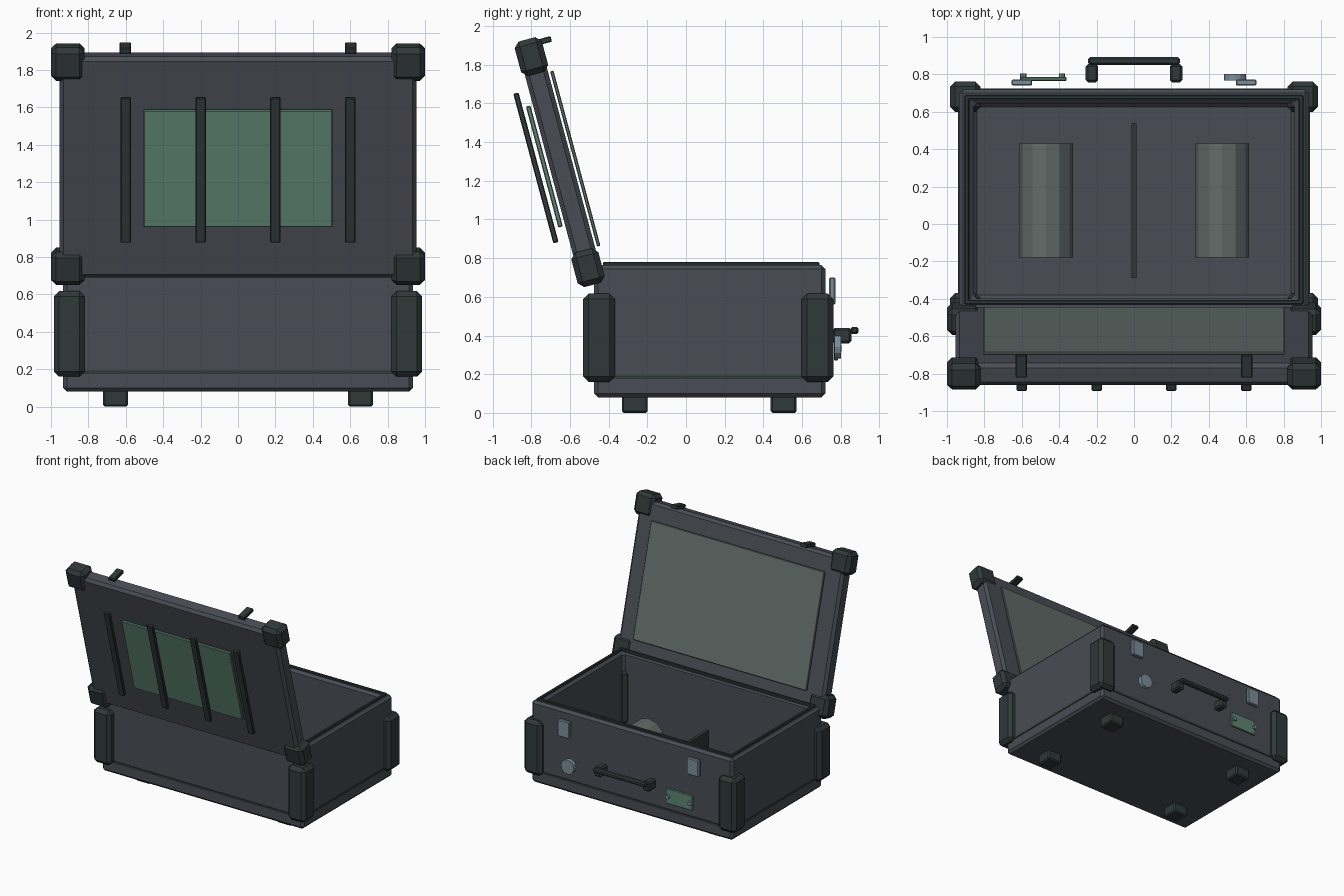
import bpy, bmesh
from math import radians
from mathutils import Matrix, Vector

if "Cube" in bpy.data.objects:
    bpy.data.objects.remove(bpy.data.objects["Cube"])


def material(name, rgb):
    m = bpy.data.materials.new(name)
    m.diffuse_color = (*rgb, 1)
    m.use_nodes = True
    m.node_tree.nodes["Principled BSDF"].inputs["Base Color"].default_value = m.diffuse_color
    return m


SHELL = material("shell_slate", (0.065, 0.075, 0.09))
DARK = material("dark_trim", (0.03, 0.04, 0.04))
GREEN = material("green_panel", (0.11, 0.24, 0.17))
METAL = material("metal", (0.2, 0.27, 0.32))
LINING = material("grey_lining", (0.12, 0.15, 0.14))

# Lid frame: local y points to the inside of the lid, local z up along it
LID = Matrix.Translation((0, -0.475, 0.70)) @ Matrix.Rotation(radians(15), 4, 'X')


def finish(bm, name, mat, bevel=0.0, frame=None):
    bmesh.ops.recalc_face_normals(bm, faces=bm.faces)
    me = bpy.data.meshes.new(name)
    bm.to_mesh(me)
    bm.free()
    me.materials.append(mat)
    ob = bpy.data.objects.new(name, me)
    bpy.context.collection.objects.link(ob)
    if frame:
        ob.matrix_world = frame
    if bevel:
        mod = ob.modifiers.new("bevel", 'BEVEL')
        mod.width = bevel
        mod.segments = 1
        mod.limit_method = 'ANGLE'
    return ob


def box_mesh(x, y, z):
    bm = bmesh.new()
    size = Vector((x[1] - x[0], y[1] - y[0], z[1] - z[0], 1))
    mid = Vector((x[0] + x[1], y[0] + y[1], z[0] + z[1])) / 2
    bmesh.ops.create_cube(bm, size=1, matrix=Matrix.Translation(mid) @ Matrix.Diagonal(size))
    return bm


def box(name, x, y, z, mat, bevel=0.0, frame=None):
    return finish(box_mesh(x, y, z), name, mat, bevel, frame)


def tray(name, x, y, z, wall, floor, mat, bevel):
    """Box open at the top: inset the top face and push it down."""
    bm = box_mesh(x, y, z)
    top = max(bm.faces, key=lambda f: f.calc_center_median().z)
    bmesh.ops.inset_region(bm, faces=[top], thickness=wall)
    new = bmesh.ops.extrude_discrete_faces(bm, faces=[top])["faces"]
    for v in new[0].verts:
        v.co.z = floor
    return finish(bm, name, mat, bevel)


def ring(name, x, y, z, wall, mat, bevel=0.0):
    """Rectangular frame lying flat."""
    bm = box_mesh(x, y, z)
    bm.normal_update()
    caps = [f for f in bm.faces if abs(f.normal.z) > 0.9]
    bmesh.ops.inset_individual(bm, faces=caps, thickness=wall)
    edges = [e for f in caps for e in f.edges]
    bmesh.ops.delete(bm, geom=caps, context='FACES_ONLY')
    bmesh.ops.bridge_loops(bm, edges=edges)
    return finish(bm, name, mat, bevel)


def rod(name, centre, radius, length, sides, mat, bevel=0.0):
    """Cylinder along y."""
    bm = bmesh.new()
    bmesh.ops.create_cone(bm, cap_ends=True, segments=sides, radius1=radius, radius2=radius,
                          depth=length, matrix=Matrix.Translation(centre) @ Matrix.Rotation(radians(90), 4, 'X'))
    return finish(bm, name, mat, bevel)


def around(c, half):
    return (c - half, c + half)


# Base shell with its bands
tray("base_shell", (-0.935, 0.935), (-0.475, 0.72), (0.08, 0.765), 0.107, 0.15, SHELL, 0.02)
ring("rim_gasket", (-0.905, 0.905), (-0.43, 0.69), (0.755, 0.78), 0.033, DARK, 0.005)
ring("base_band", (-0.94, 0.94), (-0.48, 0.725), (0.175, 0.192), 0.04, DARK)

# Contents
box("divider", (-0.0125, 0.0125), (-0.29, 0.54), (0.14, 0.38), DARK)

# Lid slab, lining and outer panel
box("lid_shell", (-0.955, 0.955), (-0.075, 0.045), (0.005, 1.228), SHELL, 0.022, LID)
box("lid_lining", (-0.805, 0.805), (0.056, 0.074), (0.15, 1.088), LINING, 0.004, LID)
box("lid_green_panel", (-0.505, 0.505), (-0.112, -0.088), (0.297, 0.945), GREEN, 0.005, LID)
for i, x in enumerate((-0.6, -0.2, 0.2, 0.6)):
    box(f"lid_rib_{i + 1}", around(x, 0.028), (-0.158, -0.13), (0.225, 1.025), DARK, 0.005, LID)

for side, s in (("left", -1), ("right", 1)):
    # Corner guards and feet
    for end, gy, fy in (("front", -0.45, -0.265), ("back", 0.68, 0.505)):
        box(f"base_corner_{side}_{end}", around(0.902 * s, 0.082), around(gy, 0.082),
            (0.16, 0.617), DARK, 0.028)
        box(f"foot_{side}_{end}", around(0.655 * s, 0.067), around(fy, 0.067), (0, 0.1), DARK, 0.01)
    for end, u in (("lower", 0.057), ("upper", 1.187)):
        box(f"lid_corner_{side}_{end}", around(0.91 * s, 0.09), (-0.09, 0.055),
            around(u, 0.092), DARK, 0.028, LID)
    # Latches
    box(f"lid_latch_{side}", around(0.603 * s, 0.03), (-0.02, 0.105), (1.234, 1.264), DARK, 0.004, LID)
    box(f"latch_plate_{side}", around(0.6 * s, 0.055), (0.74, 0.772), (0.56, 0.70), METAL, 0.006)
    # Canisters and handle posts
    rod(f"canister_{side}", (0.47 * s, 0.125, 0.245), 0.145, 0.61, 12, LINING)
    box(f"handle_post_{side}", around(0.225 * s, 0.033), (0.757, 0.855), (0.36, 0.44), DARK, 0.012)

# Handle bar, lock and label plate
box("handle_bar", (-0.245, 0.245), (0.85, 0.892), (0.408, 0.445), DARK, 0.01)
rod("lock_disc", (0.54, 0.785, 0.34), 0.06, 0.034, 12, METAL)
box("label_plate", (-0.61, -0.36), (0.765, 0.785), (0.27, 0.4), GREEN, 0.005)
for i, x in enumerate((-0.593, -0.385)):
    rod(f"label_screw_{i + 1}", (x, 0.79, 0.335), 0.017, 0.03, 8, METAL)
